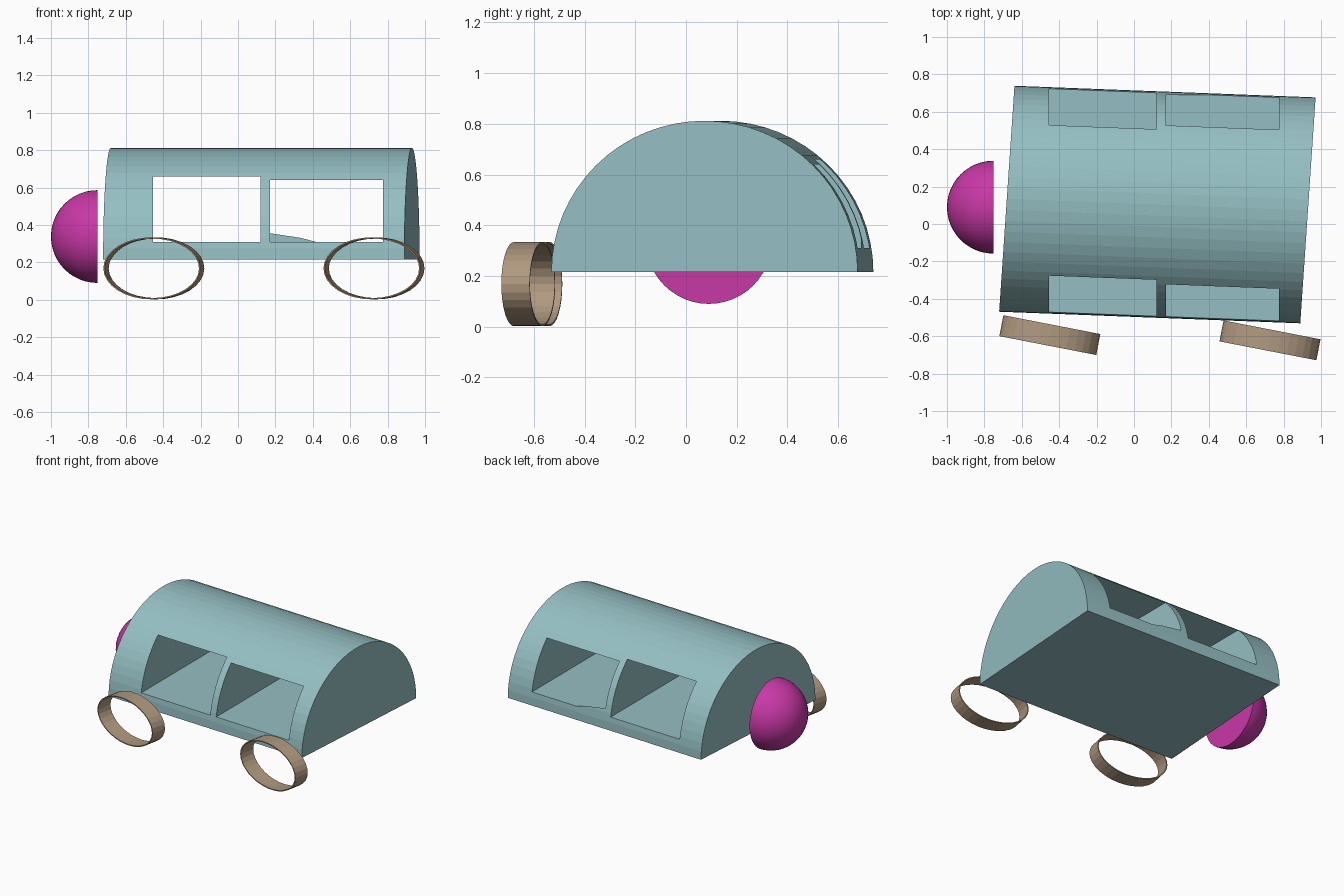
import bpy
import bmesh
from math import pi, cos, sin, radians
from mathutils import Vector, Matrix

cube = bpy.data.objects.get("Cube")
if cube:
    bpy.data.objects.remove(cube, do_unlink=True)


def make_material(name, r, g, b):
    # sRGB 0-255 to linear
    lin = [((c / 255 + 0.055) / 1.055) ** 2.4 for c in (r, g, b)] + [1.0]
    mat = bpy.data.materials.new(name)
    mat.use_nodes = True
    mat.diffuse_color = lin
    mat.node_tree.nodes["Principled BSDF"].inputs["Base Color"].default_value = lin
    return mat


teal = make_material("pale teal", 149, 191, 195)
magenta = make_material("magenta", 200, 56, 166)
tan = make_material("tan", 176, 153, 127)


def finish(bm, name, mat):
    bmesh.ops.recalc_face_normals(bm, faces=bm.faces)
    mesh = bpy.data.meshes.new(name)
    bm.to_mesh(mesh)
    bm.free()
    mesh.materials.append(mat)
    obj = bpy.data.objects.new(name, mesh)
    bpy.context.collection.objects.link(obj)
    return obj


def activate(obj):
    bpy.ops.object.select_all(action="DESELECT")
    obj.select_set(True)
    bpy.context.view_layer.objects.active = obj


# Body: half-round shell swept along a slightly skewed axis
def make_body(steps=32):
    centre = Vector((0.125, 0.104, 0.215))
    along = Vector((0.805, -0.031, 0))
    across = Vector((0.041, 0.604, 0))
    up = Vector((0, 0, 0.597))
    bm = bmesh.new()
    arc = [pi * i / steps for i in range(steps + 1)]
    ring = [bm.verts.new(centre - along + across * cos(a) + up * sin(a)) for a in arc]
    end = bm.faces.new(ring)
    swept = bmesh.ops.extrude_face_region(bm, geom=[end], use_keep_orig=True)["geom"]
    moved = [v for v in swept if isinstance(v, bmesh.types.BMVert)]
    bmesh.ops.translate(bm, verts=moved, vec=along * 2)
    return finish(bm, "body", teal)


# Window openings: boxes cut through the body from front to back
def cut_window(body, lo, hi):
    lo, hi = Vector(lo), Vector(hi)
    bm = bmesh.new()
    matrix = Matrix.Translation((lo + hi) / 2) @ Matrix.Diagonal((*(hi - lo), 1))
    bmesh.ops.create_cube(bm, size=1, matrix=matrix)
    cutter = finish(bm, "window_cutter", teal)
    cutter.hide_render = True
    activate(body)
    mod = body.modifiers.new("window", "BOOLEAN")
    mod.operation = "DIFFERENCE"
    mod.solver = "EXACT"
    mod.object = cutter
    bpy.ops.object.modifier_apply(modifier=mod.name)
    bpy.data.objects.remove(cutter, do_unlink=True)


body = make_body()
cut_window(body, (-0.455, -1, 0.31), (0.12, 1, 0.66))
cut_window(body, (0.17, -1, 0.31), (0.775, 0.69, 0.64))


# Wheels: thin oval hoops, turned slightly about the vertical
def make_wheel(name, x, y, sides=32):
    bm = bmesh.new()
    rings = []
    for wall, depth in ((0, -0.057), (0, 0.057), (0.007, 0.057), (0.007, -0.057)):
        rings.append([
            bm.verts.new(((0.264 - wall) * cos(a), depth, (0.166 - wall) * sin(a)))
            for a in (2 * pi * i / sides for i in range(sides))
        ])
    for k in range(4):
        one, two = rings[k], rings[(k + 1) % 4]
        for i in range(sides):
            j = (i + 1) % sides
            bm.faces.new((one[i], one[j], two[j], two[i]))
    wheel = finish(bm, name, tan)
    wheel.location = (x, y, 0.168)
    wheel.rotation_euler.z = radians(-11)


make_wheel("right_wheel", -0.45, -0.594)
make_wheel("left_wheel", 0.727, -0.622)

# Dome: closed half sphere beside the body's right end
bm = bmesh.new()
bmesh.ops.create_uvsphere(bm, u_segments=48, v_segments=24, radius=0.248)
cut = bmesh.ops.bisect_plane(
    bm, geom=bm.verts[:] + bm.edges[:] + bm.faces[:], dist=0.0001,
    plane_co=(0, 0, 0), plane_no=(1, 0, 0), clear_outer=True)
bmesh.ops.holes_fill(bm, edges=[e for e in bm.edges if e.is_boundary])
dome = finish(bm, "dome", magenta)
dome.location = (-0.752, 0.09, 0.338)
activate(dome)
bpy.ops.object.shade_smooth_by_angle(angle=radians(30))
